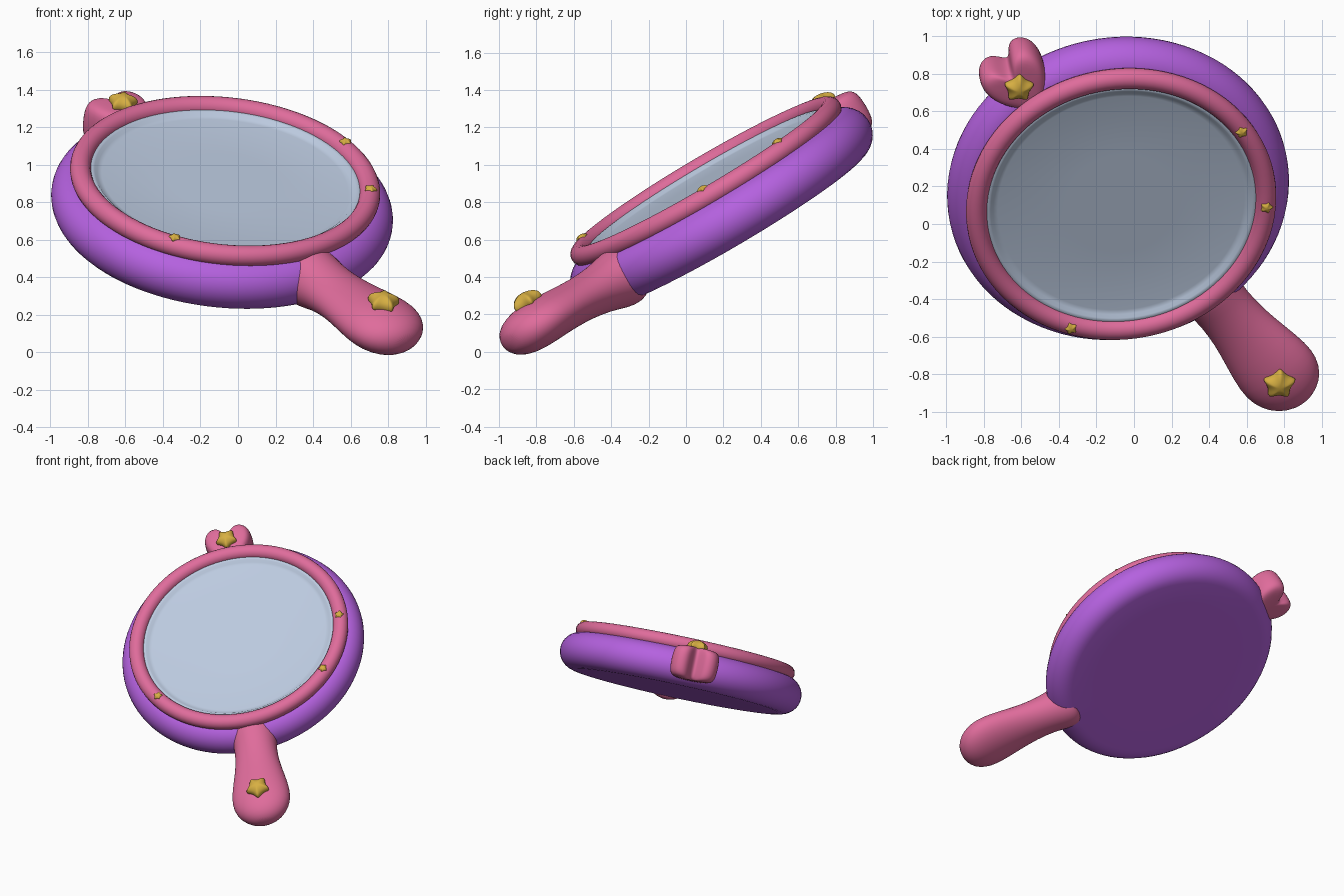
import bpy, bmesh
from math import sin, cos, pi, radians
from mathutils import Vector, Matrix

if "Cube" in bpy.data.objects:
    bpy.data.objects.remove(bpy.data.objects["Cube"], do_unlink=True)


def material(name, rgb):
    m = bpy.data.materials.new(name)
    m.use_nodes = True
    m.diffuse_color = (*rgb, 1)
    m.node_tree.nodes["Principled BSDF"].inputs["Base Color"].default_value = (*rgb, 1)
    return m


PURPLE = material("purple", (0.46, 0.12, 0.74))
PINK = material("pink", (0.74, 0.15, 0.33))
GLASS = material("pale blue glass", (0.50, 0.59, 0.74))
GOLD = material("gold", (0.68, 0.43, 0.055))

# Tilted frame of the mirror: local x runs along the handle, local z out of the glass
normal = Vector((0.1, -0.505, 0.857)).normalized()
along = Vector((0.588, -0.664, -0.46))
along = (along - normal * along.dot(normal)).normalized()
across = normal.cross(along)
FRAME = Matrix((along, across, normal)).transposed().to_4x4()
FRAME.translation = (-0.085, 0.19, 0.77)


def finish(obj, mat, place, subdivide=0):
    obj.data.materials.append(mat)
    obj.matrix_world = FRAME @ place
    if subdivide:
        mod = obj.modifiers.new("Rounding", "SUBSURF")
        mod.levels = mod.render_levels = subdivide
    bpy.ops.object.select_all(action="DESELECT")
    obj.select_set(True)
    bpy.context.view_layer.objects.active = obj
    if subdivide:
        bpy.ops.object.shade_smooth()
    else:
        bpy.ops.object.shade_smooth_by_angle(angle=radians(50))
    return obj


def loft(name, rings, mat, place=Matrix(), subdivide=0):
    """Skin a stack of equal closed rings and cap both ends."""
    bm = bmesh.new()
    rows = [[bm.verts.new(p) for p in ring] for ring in rings]
    n = len(rows[0])
    for a, b in zip(rows, rows[1:]):
        for i in range(n):
            j = (i + 1) % n
            bm.faces.new((a[i], a[j], b[j], b[i]))
    bm.faces.new(rows[0])
    bm.faces.new(rows[-1])
    bmesh.ops.recalc_face_normals(bm, faces=bm.faces)
    mesh = bpy.data.meshes.new(name)
    bm.to_mesh(mesh)
    bm.free()
    obj = bpy.data.objects.new(name, mesh)
    bpy.context.collection.objects.link(obj)
    return finish(obj, mat, place, subdivide)


def lathe(name, profile, mat, sides=96):
    turns = [2 * pi * i / sides for i in range(sides)]
    return loft(name, [[(r * cos(t), r * sin(t), z) for t in turns] for r, z in profile], mat)


def puffy(name, outline, levels, mat, place):
    """Pillow shape: an outline stacked at (scale, height) levels."""
    rings = [[(x * s, y * s, z) for x, y in outline] for s, z in levels]
    return loft(name, rings, mat, place, 2)


def star(name, size, place):
    outline = []
    for i in range(10):
        r = size * (1.25 if i % 2 == 0 else 0.6)
        outline.append((r * cos(i * pi / 5), r * sin(i * pi / 5)))
    levels = [(0.9, -0.4 * size), (1, 0), (0.85, 0.3 * size), (0.3, 0.55 * size)]
    puffy(name, outline, levels, GOLD, place)


# Body: thick disc with a fully rounded rim
arc = [radians(a) for a in range(-90, 91, 12)]
profile = [(0.6, -0.14)] + [(0.775 + 0.14 * cos(a), 0.14 * sin(a)) for a in arc] + [(0.6, 0.14)]
lathe("body", profile, PURPLE)

# Frame ring around the glass
RING_Z = 0.165
bpy.ops.mesh.primitive_torus_add(major_radius=0.775, minor_radius=0.056,
                                 major_segments=96, minor_segments=20)
ring = bpy.context.object
ring.name = "frame_ring"
finish(ring, PINK, Matrix.Translation((0, 0, RING_Z)))

# Glass with a thin raised lip
lathe("glass", [(0.74, 0.12), (0.735, 0.17), (0.715, 0.178), (0.70, 0.175),
                (0.685, 0.16), (0.66, 0.155), (0.3, 0.155)], GLASS)

# Handle: flattened grip, (distance, half width, half thickness, lift)
stations = [(0.73, 0.12, 0.12, 0), (0.75, 0.155, 0.155, 0), (0.79, 0.17, 0.167, 0),
            (0.86, 0.167, 0.158, 0), (0.95, 0.156, 0.135, 0.01), (1.1, 0.165, 0.12, 0.025),
            (1.25, 0.195, 0.122, 0.04), (1.4, 0.222, 0.13, 0.05), (1.5, 0.215, 0.127, 0.05),
            (1.58, 0.178, 0.112, 0.05), (1.635, 0.12, 0.08, 0.05), (1.665, 0.045, 0.035, 0.05)]
turns = [2 * pi * i / 32 for i in range(32)]
loft("handle", [[(d, w * cos(t), lift + h * sin(t)) for t in turns]
                for d, w, h, lift in stations], PINK, subdivide=1)

# Heart ornament opposite the handle, lobes pointing outward
half = [(-0.115, 0.03), (-0.175, 0.07), (-0.17, 0.14), (-0.10, 0.185), (0.02, 0.17), (0.15, 0.07)]
heart = [(-0.085, 0)] + half + [(0.21, 0)] + [(x, -y) for x, y in reversed(half)]
puffy("heart_ornament", heart,
      [(0.55, -0.10), (0.9, -0.09), (1, -0.03), (1, 0.08), (0.9, 0.14), (0.55, 0.15)],
      PINK, Matrix.Translation((-0.91, 0, 0)))

# Large stars on the handle and the heart
SPIN = Matrix.Rotation(radians(140), 4, "Z")
star("handle_star", 0.092, Matrix.Translation((1.43, 0, 0.185)) @ SPIN)
star("heart_star", 0.085, Matrix.Translation((-0.925, 0, 0.16)) @ SPIN)

# Small stars set on the ring
for i, angle in enumerate((88, 51, -57)):
    spot = Matrix.Rotation(radians(angle), 4, "Z") @ Matrix.Translation((0.775, 0, RING_Z + 0.05))
    star(f"ring_star_{i + 1}", 0.036, spot)
